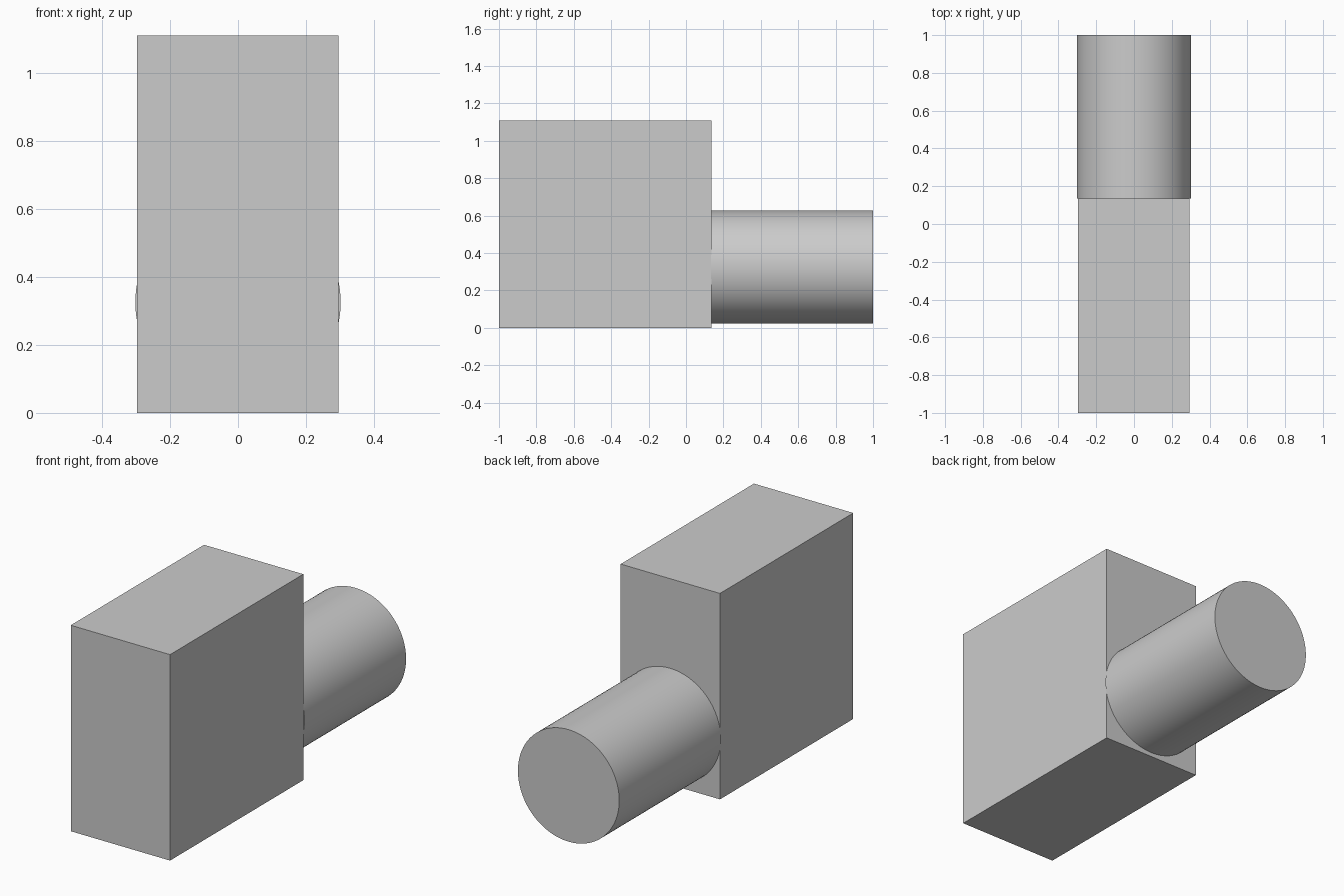
import bpy
import math

cube = bpy.data.objects.get("Cube")
if cube:
    bpy.data.objects.remove(cube, do_unlink=True)

# Single plain grey
grey = bpy.data.materials.new("light_grey")
grey.use_nodes = True
colour = (0.6, 0.6, 0.6, 1)
grey.diffuse_color = colour
grey.node_tree.nodes["Principled BSDF"].inputs["Base Color"].default_value = colour

FRONT, JOINT, BACK = -1.0, 0.135, 1.0
HEIGHT = 1.11
RADIUS = 0.302


def finish(name):
    obj = bpy.context.object
    obj.name = name
    obj.data.materials.append(grey)
    bpy.ops.object.transform_apply(location=False, rotation=True, scale=True)
    return obj


# Rectangular block
bpy.ops.mesh.primitive_cube_add(size=1, location=(-0.001, (FRONT + JOINT) / 2, HEIGHT / 2))
bpy.context.object.scale = (0.592, JOINT - FRONT, HEIGHT)
finish("block")

# Round shaft out of the back
bpy.ops.mesh.primitive_cylinder_add(
    vertices=96, radius=RADIUS, depth=BACK - JOINT,
    location=(0, (JOINT + BACK) / 2, 0.325), rotation=(math.pi / 2, 0, 0))
finish("shaft")
bpy.ops.object.shade_smooth_by_angle(angle=math.radians(30))
